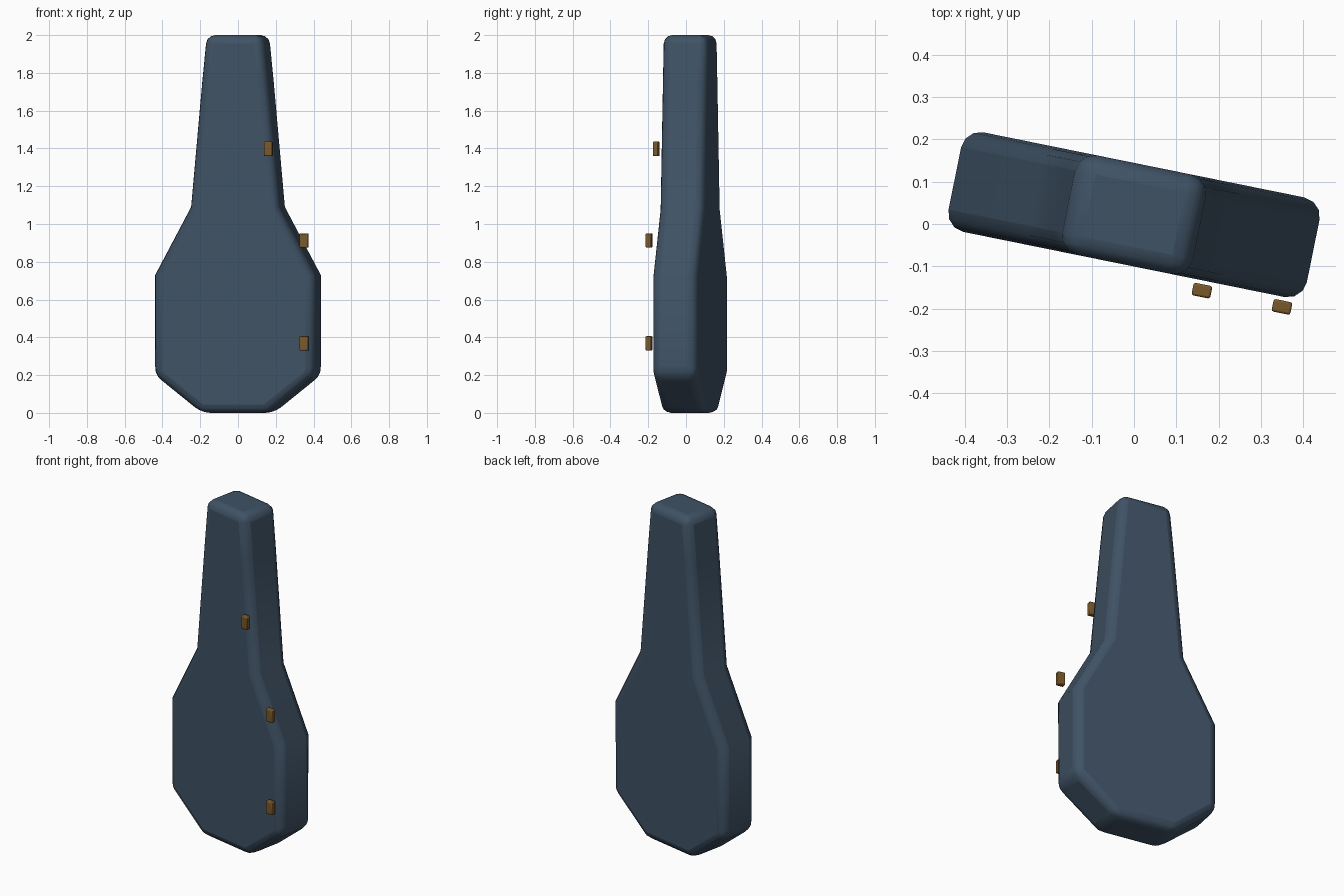
import bpy, bmesh, math
from mathutils import Matrix

if "Cube" in bpy.data.objects:
    bpy.data.objects.remove(bpy.data.objects["Cube"])

TURN = Matrix.Translation((0, 0.022, 0)) @ Matrix.Rotation(-0.2, 4, 'Z')


def material(name, color):
    m = bpy.data.materials.new(name)
    m.diffuse_color = (*color, 1)
    m.use_nodes = True
    m.node_tree.nodes["Principled BSDF"].inputs["Base Color"].default_value = m.diffuse_color
    return m


def finish(name, bm, mat, bevel, segments):
    bmesh.ops.recalc_face_normals(bm, faces=bm.faces)
    mesh = bpy.data.meshes.new(name)
    bm.to_mesh(mesh)
    bm.free()
    mesh.materials.append(mat)
    ob = bpy.data.objects.new(name, mesh)
    bpy.context.collection.objects.link(ob)
    ob.matrix_world = TURN
    mod = ob.modifiers.new("rounded_edges", 'BEVEL')
    mod.width = bevel
    mod.segments = segments
    mod.limit_method = 'ANGLE'
    mod.angle_limit = math.radians(30)
    return ob


blue = material("case_blue", (0.05, 0.085, 0.13))
brass = material("clasp_brass", (0.19, 0.10, 0.025))

# Case shell: half outline (half width, height), mirrored and extruded in depth
half = [(0.18, 0), (0.432, 0.20), (0.432, 0.73), (0.238, 1.09), (0.178, 1.75), (0.153, 2.0)]
outline = half + [(-x, z) for x, z in reversed(half)]
depth = 0.24
bm = bmesh.new()
face = bm.faces.new([bm.verts.new((x, -depth / 2, z)) for x, z in outline])
ext = bmesh.ops.extrude_face_region(bm, geom=[face])
moved = [v for v in ext["geom"] if isinstance(v, bmesh.types.BMVert)]
bmesh.ops.translate(bm, verts=moved, vec=(0, depth, 0))
finish("instrument_case", bm, blue, 0.045, 3)

# Clasps along the front right edge
for i, (x, z) in enumerate([(0.386, 0.368), (0.386, 0.913), (0.193, 1.398)], 1):
    bm = bmesh.new()
    bmesh.ops.create_cube(bm, size=1, matrix=Matrix.Translation((x, -0.144, z))
                          @ Matrix.Diagonal((0.045, 0.03, 0.076, 1)))
    finish(f"clasp_{i}", bm, brass, 0.005, 2)

# Smooth the rounded edges, keep the creases sharp
for ob in bpy.context.collection.objects:
    ob.select_set(True)
    bpy.context.view_layer.objects.active = ob
bpy.ops.object.shade_smooth_by_angle(angle=math.radians(30))
